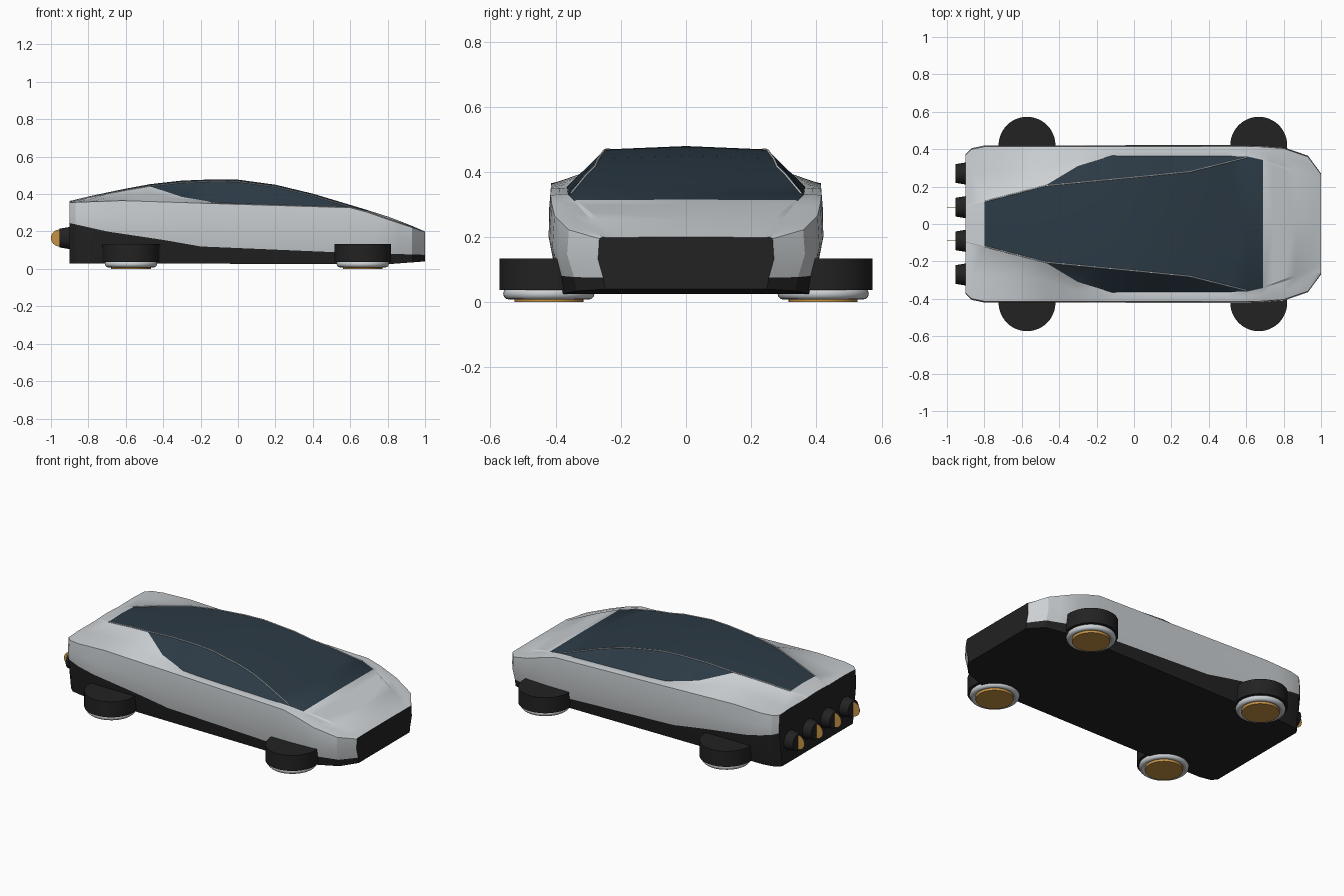
import bpy, bmesh, math
from mathutils import Matrix

if "Cube" in bpy.data.objects:
    bpy.data.objects.remove(bpy.data.objects["Cube"])


def material(name, rgb):
    m = bpy.data.materials.new(name)
    m.diffuse_color = (*rgb, 1)
    m.use_nodes = True
    m.node_tree.nodes["Principled BSDF"].inputs["Base Color"].default_value = m.diffuse_color
    return m


SILVER = material("silver paint", (0.60, 0.63, 0.65))
DARK = material("black trim", (0.016, 0.016, 0.016))
GLASS = material("blue black glass", (0.025, 0.043, 0.06))
GOLD = material("amber glow", (0.56, 0.29, 0.06))


def lerp(keys, x):
    if x <= keys[0][0]:
        return keys[0][1]
    for (a, p), (b, q) in zip(keys, keys[1:]):
        if x <= b:
            return p + (q - p) * (x - a) / (b - a)
    return keys[-1][1]


def finish(bm, name, mats, angle=30):
    bmesh.ops.recalc_face_normals(bm, faces=bm.faces)
    me = bpy.data.meshes.new(name)
    bm.to_mesh(me)
    bm.free()
    for m in mats:
        me.materials.append(m)
    ob = bpy.data.objects.new(name, me)
    bpy.context.collection.objects.link(ob)
    bpy.ops.object.select_all(action='DESELECT')
    ob.select_set(True)
    bpy.context.view_layer.objects.active = ob
    bpy.ops.object.shade_smooth_by_angle(angle=math.radians(angle))
    return ob


# Body outline curves along x
WIDTH = [(-.9, .375), (-.87, .405), (-.8, .42), (.65, .422), (.8, .41), (.93, .365), (1, .27)]
FLOOR = [(-.9, .03), (.8, .025), (1, .04)]
SILL = [(-.9, .245), (-.7, .2), (-.4, .155), (-.2, .12), (.5, .09), (1, .075)]
SHOULDER = [(-.9, .355), (-.62, .365), (0, .345), (.6, .327), (.69, .303), (.8, .265), (.93, .222), (1, .195)]
ROOF = [(-.9, .363), (-.8, .387), (-.62, .425), (-.47, .453), (-.3, .472), (-.1, .48), (0, .477),
        (.2, .45), (.4, .402), (.6, .342), (.69, .315), (.8, .28), (.9, .243), (1, .2)]
SEAM_Y = [(-.9, .095), (-.8, .12), (-.47, .205), (0, .25), (.3, .28), (.6, .355), (.69, .338), (1, .22)]
GLASS_Y = [(-.47, .208), (-.3, .31), (-.12, .365), (.6, .362), (.69, .342), (1, .245)]
GLASS_Z = [(-.47, .441), (-.3, .385), (-.12, .355), (0, .348), (.6, .33), (.69, .31), (1, .198)]
DECK_Y = [(-.9, .27), (-.62, .28), (-.47, .30), (-.3, .36), (-.12, .392)]
DECK_Z = [(-.9, .36), (-.62, .387), (-.47, .402), (-.3, .372), (-.12, .352)]
STATIONS = [-.9, -.87, -.8, -.7, -.62, -.55, -.47, -.38, -.3, -.2, -.12, 0, .1, .2, .3, .4,
            .5, .6, .69, .74, .8, .86, .93, .97, 1]


def seam(x):
    drop = lerp([(-.9, .003), (-.47, .01), (.6, .01), (.69, .002), (1, .001)], x)
    return lerp(SEAM_Y, x), lerp(ROOF, x) - drop


def half_section(x):
    w, zf, zs, zh = (lerp(k, x) for k in (WIDTH, FLOOR, SILL, SHOULDER))
    st = seam(x)
    if x < -.47:
        glass = (st[0] + .003, st[1] - .002)
    else:
        glass = (lerp(GLASS_Y, x), lerp(GLASS_Z, x))
    if x <= -.12:
        deck = (lerp(DECK_Y, x), lerp(DECK_Z, x))
    else:
        deck = ((glass[0] + w * .985) / 2, (glass[1] + zh) / 2 + .004)
    sill_y = w * min(1, .92 + .08 * (zs - .03) / .17)
    return [(0, zf), (w * .92, zf), (sill_y, zs), (w, zs + .48 * (zh - zs)),
            (w * .985, zh), deck, glass, st, (0, lerp(ROOF, x))]


# Body shell: lofted half, mirrored
bm = bmesh.new()
rings = [[bm.verts.new((x, y, z)) for y, z in half_section(x)] for x in STATIONS]
for i, (a, b) in enumerate(zip(rings, rings[1:])):
    mid = (STATIONS[i] + STATIONS[i + 1]) / 2
    for j in range(len(a) - 1):
        f = bm.faces.new((a[j], a[j + 1], b[j + 1], b[j]))
        if j < 2:
            f.material_index = 1
        elif (j == 6 and -.47 < mid < .69) or (j == 7 and -.8 < mid < .69):
            f.material_index = 2
for ring in (rings[0], rings[-1]):
    bm.faces.new(ring).material_index = 1
body = finish(bm, "car_body", [SILVER, DARK, GLASS], 28)
mod = body.modifiers.new("mirror", 'MIRROR')
mod.use_axis = (False, True, False)
mod.merge_threshold = 0.0005


# Thin silver window seams
for side, label in ((1, "back"), (-1, "front")):
    cu = bpy.data.curves.new("window_seam_" + label, 'CURVE')
    cu.dimensions = '3D'
    cu.bevel_depth = .0035
    cu.bevel_resolution = 1
    sp = cu.splines.new('POLY')
    xs = [x for x in STATIONS if -.8 <= x <= .6]
    sp.points.add(len(xs) - 1)
    for p, x in zip(sp.points, xs):
        y, z = seam(x)
        p.co = (x, side * y, z, 1)
    cu.materials.append(SILVER)
    bpy.context.collection.objects.link(bpy.data.objects.new("window_seam_" + label, cu))


def cone(name, mat, loc, r1, r2, depth, rot=Matrix(), seg=48):
    bm = bmesh.new()
    bmesh.ops.create_cone(bm, cap_ends=True, segments=seg, radius1=r1, radius2=r2,
                          depth=depth, matrix=Matrix.Translation(loc) @ rot)
    return finish(bm, name, [mat])


# Hover pods at the four corners
for x in (-.572, .667):
    for y in (-.421, .421):
        tag = ("rear" if x < 0 else "nose") + ("_front" if y < 0 else "_back")
        cone("hover_pod_" + tag, DARK, (x, y, .086), .152, .152, .096)
        cone("hover_glow_" + tag, GOLD, (x, y, .02), .106, .106, .04)
        bpy.ops.mesh.primitive_torus_add(location=(x, y, .026), major_radius=.122, minor_radius=.018,
                                         major_segments=48, minor_segments=12)
        ring = bpy.context.object
        ring.name = "hover_ring_" + tag
        ring.data.materials.append(SILVER)
        bpy.ops.object.shade_smooth_by_angle(angle=math.radians(40))

# Tail thrusters with upright glow discs
TO_X = Matrix.Rotation(-math.pi / 2, 4, 'Y')
TO_Y = Matrix.Rotation(math.pi / 2, 4, 'X')
for i, y in enumerate((-.27, -.09, .09, .27)):
    cone(f"thruster_{i + 1}", DARK, (-.925, y, .165), .06, .05, .06, TO_X, 32)
    cone(f"thruster_glow_{i + 1}", GOLD, (-.955, y, .165), .045, .045, .002, TO_Y, 32)
